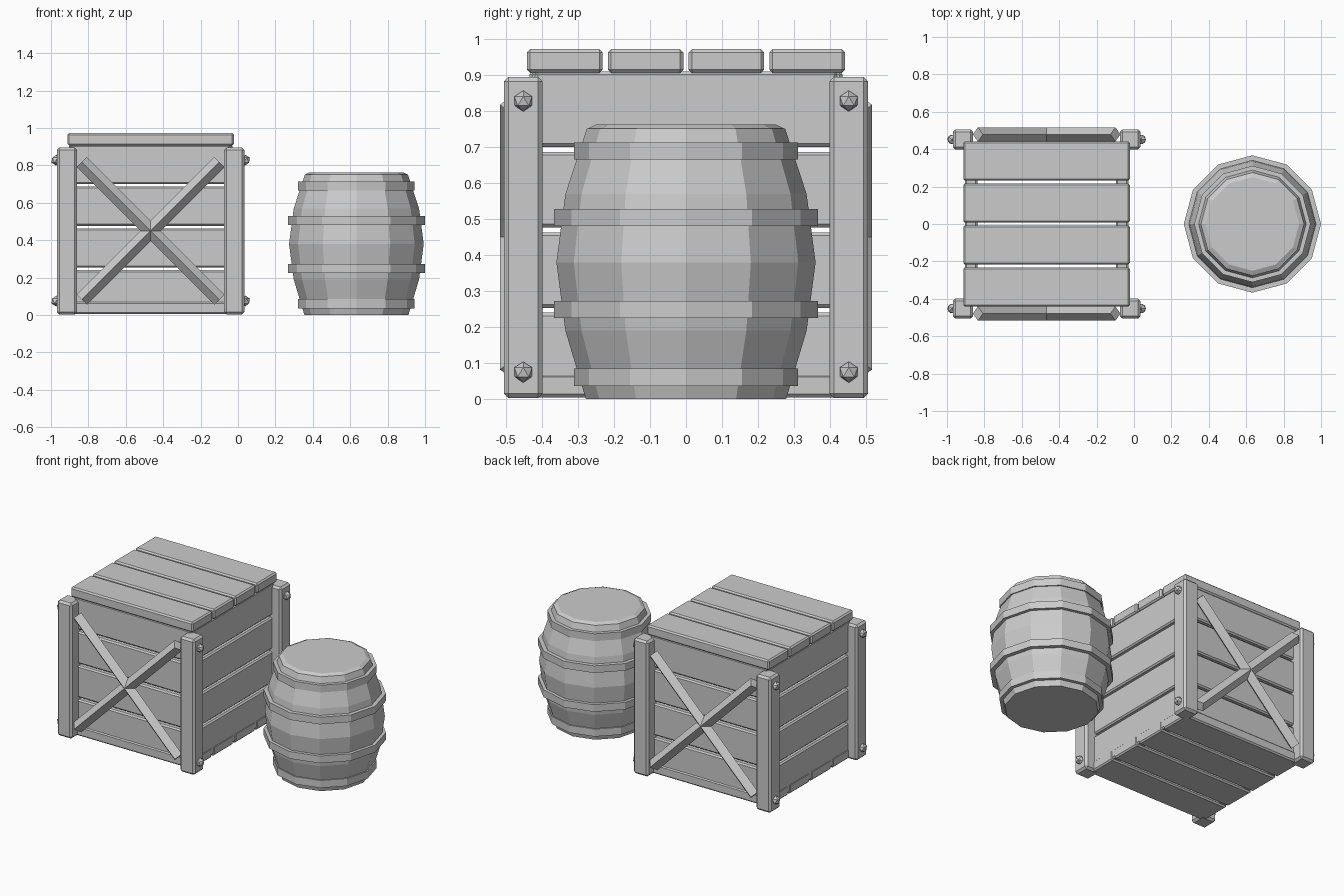
import bpy
import bmesh
from math import radians
from mathutils import Matrix

cube = bpy.data.objects.get("Cube")
if cube:
    bpy.data.objects.remove(cube, do_unlink=True)

GREY = (0.6, 0.6, 0.6, 1.0)
mat = bpy.data.materials.new("plain grey")
mat.use_nodes = True
mat.diffuse_color = GREY
mat.node_tree.nodes["Principled BSDF"].inputs["Base Color"].default_value = GREY

CRATE_X, BARREL_X = -0.467, 0.633


def add_object(name, bm, location):
    bmesh.ops.recalc_face_normals(bm, faces=bm.faces)
    mesh = bpy.data.meshes.new(name)
    bm.to_mesh(mesh)
    bm.free()
    mesh.materials.append(mat)
    obj = bpy.data.objects.new(name, mesh)
    obj.location = location
    bpy.context.collection.objects.link(obj)
    return obj


def box(name, centre, size, bevel=0.009):
    bm = bmesh.new()
    bmesh.ops.create_cube(bm, size=1, matrix=Matrix.Diagonal((*size, 1)))
    bmesh.ops.bevel(bm, geom=bm.edges[:], offset=bevel, segments=1, affect='EDGES')
    return add_object(name, bm, (CRATE_X + centre[0], centre[1], centre[2]))


def lathe(name, profile, sides=12):
    """Closed barrel solid from (radius, height) pairs."""
    bm = bmesh.new()
    rings = []
    for radius, z in profile:
        ring = bmesh.ops.create_circle(bm, segments=sides, radius=radius,
                                       matrix=Matrix.Translation((0, 0, z)))
        rings.append(ring["verts"])
    for low, high in zip(rings, rings[1:]):
        for i in range(sides):
            j = (i + 1) % sides
            bm.faces.new((low[i], low[j], high[j], high[i]))
    bm.faces.new(rings[0])
    bm.faces.new(rings[-1])
    return add_object(name, bm, (BARREL_X, 0, 0))


# Lid and floor planks, running side to side
for i in range(4):
    y = (i - 1.5) * 0.2245
    box("lid_plank", (0, y, 0.939), (0.89, 0.21, 0.066))
    box("floor_plank", (0, y, 0.038), (0.88, 0.21, 0.066))

# Wall planks on all four sides, with narrow gaps between the rows
for i in range(4):
    bottom = 0.015 if i == 0 else 0.03 + 0.2235 * i
    top = 0.24 + 0.2235 * i
    z, height = (bottom + top) / 2, top - bottom
    for side in (-1, 1):
        box("end_wall_plank", (side * 0.404, 0, z), (0.066, 0.84, height))
        box("long_wall_plank", (0, side * 0.402, z), (0.85, 0.066, height))

# Corner posts with bolts on the outer faces
for sx in (-1, 1):
    for sy in (-1, 1):
        box("corner_post", (sx * 0.447, sy * 0.452, 0.449), (0.108, 0.108, 0.892), 0.013)
        for z in (0.075, 0.828):
            bm = bmesh.new()
            bmesh.ops.create_icosphere(bm, subdivisions=1, radius=0.029)
            add_object("bolt", bm, (CRATE_X + sx * 0.505, sy * 0.452, z))

# Crossed diamond-section braces, front and back
for sy in (-1, 1):
    for tilt in (-45, 45):
        bm = bmesh.new()
        bmesh.ops.create_cone(bm, cap_ends=True, segments=4, radius1=0.038,
                              radius2=0.038, depth=1.04,
                              matrix=Matrix.Rotation(radians(tilt), 4, 'Y'))
        add_object("cross_brace", bm, (CRATE_X, sy * 0.479, 0.45))

# Barrel body, raised lid and hoops
lathe("barrel_body", [(0.278, 0), (0.335, 0.19), (0.36, 0.38), (0.335, 0.57), (0.275, 0.752)])
lathe("barrel_lid", [(0.272, 0.745), (0.272, 0.752), (0.25, 0.763)])
for radius, low, high in ((0.311, 0.036, 0.085), (0.367, 0.225, 0.272),
                          (0.367, 0.481, 0.528), (0.311, 0.665, 0.713)):
    lathe("barrel_hoop", [(radius, low), (radius, high)])
